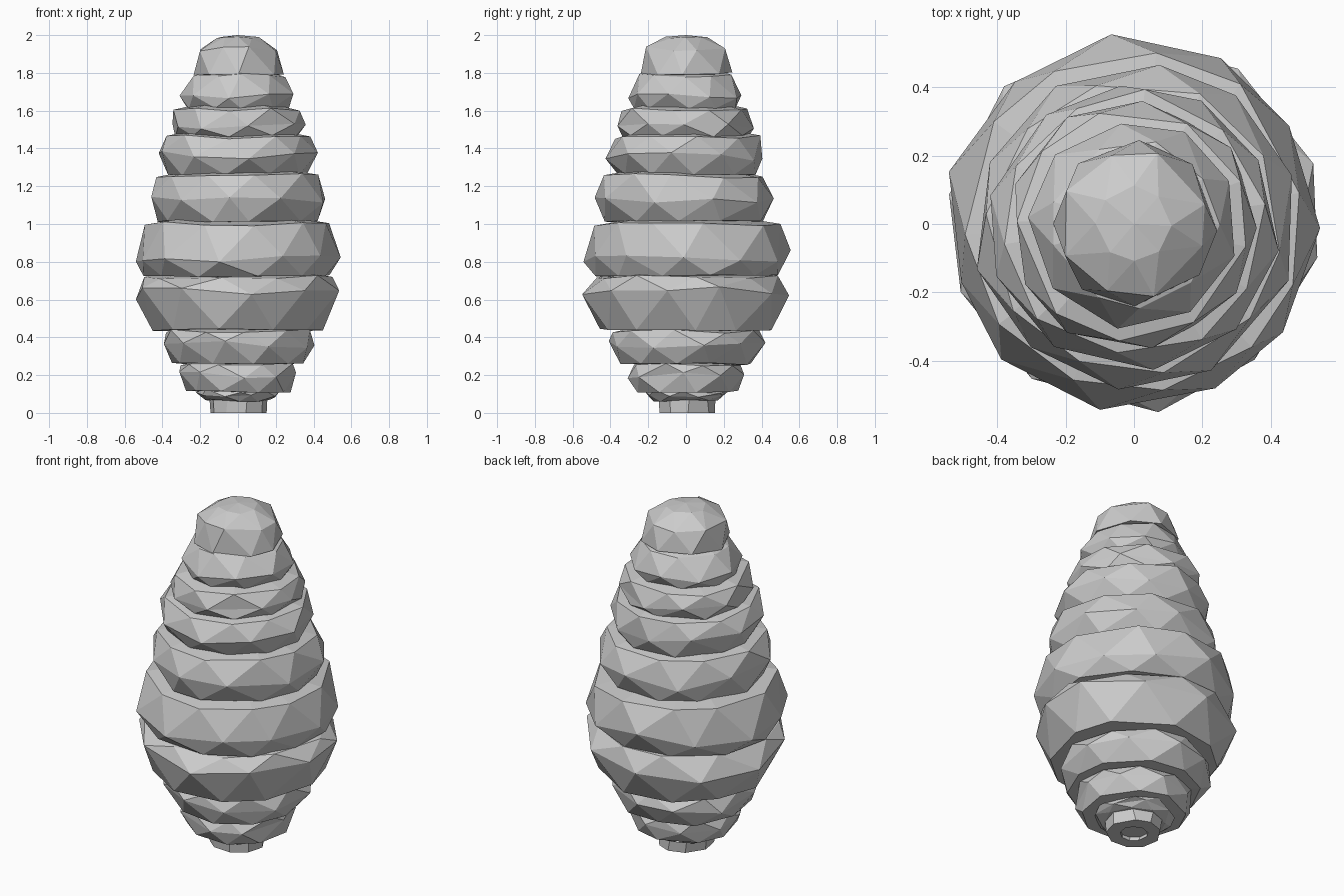
import bpy, bmesh, math, random

if "Cube" in bpy.data.objects:
    bpy.data.objects.remove(bpy.data.objects["Cube"])

random.seed(11)


def ring(bm, r, z, n, phase, jr, jz):
    """Loop of n slightly irregular points."""
    out = []
    for i in range(n):
        a = 2 * math.pi * (i + phase + random.uniform(-0.16, 0.16)) / n
        rr = r * (1 + random.uniform(-jr, jr))
        out.append(bm.verts.new((rr * math.cos(a), rr * math.sin(a),
                                 z + random.uniform(-jz, jz))))
    return out


def stitch(bm, lo, hi):
    """Zig-zag triangles between two loops, hi offset by half a step."""
    n = len(lo)
    for i in range(n):
        j = (i + 1) % n
        bm.faces.new((lo[i], lo[j], hi[i]))
        bm.faces.new((lo[j], hi[j], hi[i]))


def fan(bm, loop, z):
    """Close a loop with a shallow cone."""
    c = bm.verts.new((0, 0, z))
    for i, v in enumerate(loop):
        bm.faces.new((v, loop[(i + 1) % len(loop)], c))


def finish(bm, name):
    bmesh.ops.recalc_face_normals(bm, faces=bm.faces)
    me = bpy.data.meshes.new(name)
    bm.to_mesh(me)
    bm.free()
    ob = bpy.data.objects.new(name, me)
    bpy.context.collection.objects.link(ob)
    return ob


def tier(name, n, low, mid, high, turn):
    """Faceted bulging layer; low, mid and high are (radius, z)."""
    bm = bmesh.new()
    jz = 0.14 * (high[1] - low[1])
    a = ring(bm, *low, n, turn, 0.025, 0.006)
    b = ring(bm, *mid, n, turn + 0.5, 0.03, jz)
    c = ring(bm, *high, n, turn + 1.0, 0.03, 0.012)
    stitch(bm, a, b)
    stitch(bm, b, c)
    # lips: flat underneath, sloping up into the next layer on top
    fan(bm, a, low[1] - 0.005)
    fan(bm, c, high[1] + 0.08)
    return finish(bm, name)


# stacked body layers
layers = [
    (8, (0.17, 0.065), (0.21, 0.09), (0.22, 0.115)),
    (9, (0.28, 0.112), (0.312, 0.20), (0.30, 0.258)),
    (10, (0.35, 0.26), (0.412, 0.36), (0.39, 0.432)),
    (10, (0.46, 0.44), (0.54, 0.63), (0.49, 0.72)),
    (11, (0.49, 0.725), (0.548, 0.83), (0.50, 1.0)),
    (10, (0.425, 1.015), (0.472, 1.12), (0.43, 1.255)),
    (10, (0.37, 1.26), (0.418, 1.36), (0.385, 1.46)),
    (9, (0.34, 1.465), (0.365, 1.52), (0.338, 1.603)),
    (9, (0.275, 1.61), (0.302, 1.67), (0.245, 1.788)),
]
for i, (n, lo, mid, hi) in enumerate(layers):
    tier(f"hive_layer_{i + 1}", n, lo, mid, hi, i * 0.37)

# rounded cap on top
bm = bmesh.new()
n = 8
loops = [ring(bm, r, z, n, 0.5 * k, 0.03, jz) for k, (r, z, jz) in enumerate(
    ((0.24, 1.795, 0.01), (0.215, 1.925, 0.02), (0.11, 1.988, 0.005)))]
for lo, hi in zip(loops, loops[1:]):
    stitch(bm, lo, hi)
fan(bm, loops[2], 2.0)
fan(bm, loops[0], 1.78)
finish(bm, "hive_cap")

# entrance collar with a shallow hole underneath
bm = bmesh.new()
n = 9
prof = ((0.155, 0.08), (0.15, 0.0), (0.075, 0.0), (0.075, 0.02))
loops = [ring(bm, r, z, n, 0.2, 0.03, 0) for r, z in prof]
for lo, hi in zip(loops, loops[1:]):
    for i in range(n):
        j = (i + 1) % n
        bm.faces.new((lo[i], lo[j], hi[j], hi[i]))
bm.faces.new(loops[0])
bm.faces.new(loops[-1])
finish(bm, "entrance_collar")
